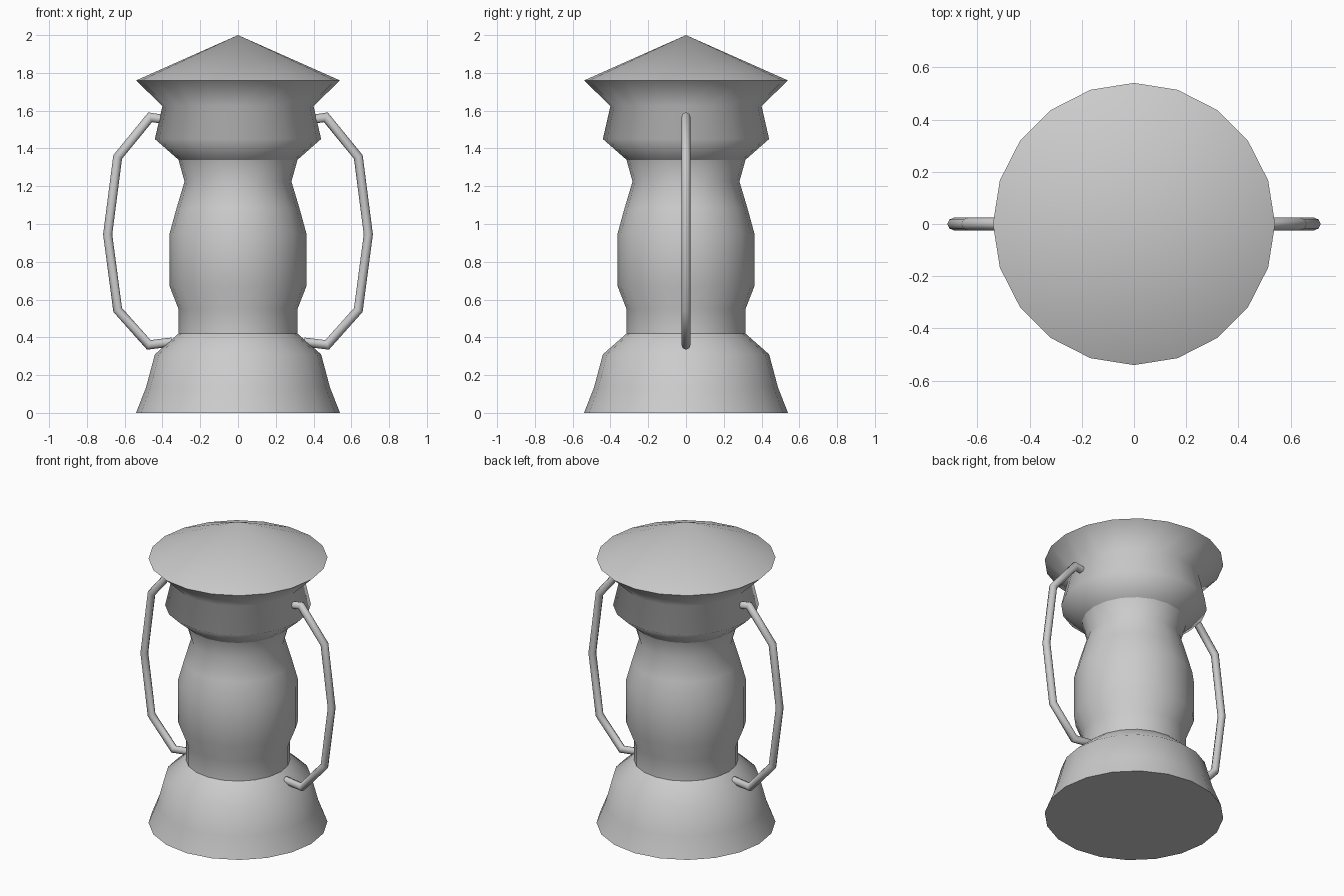
import bpy, bmesh
from math import cos, sin, pi, radians
from mathutils import Vector

if "Cube" in bpy.data.objects:
    bpy.data.objects.remove(bpy.data.objects["Cube"])

SIDES = 20


def finish(bm, name, sharp):
    bmesh.ops.recalc_face_normals(bm, faces=bm.faces)
    mesh = bpy.data.meshes.new(name)
    bm.to_mesh(mesh)
    bm.free()
    mesh.shade_smooth()
    mesh.set_sharp_from_angle(angle=radians(sharp))
    obj = bpy.data.objects.new(name, mesh)
    bpy.context.collection.objects.link(obj)
    return obj


def bridge(bm, rings):
    for a, b in zip(rings, rings[1:]):
        n = len(a)
        for i in range(n):
            j = (i + 1) % n
            bm.faces.new((a[i], a[j], b[j], b[i]))


def lathe(name, profile, tip=None, floor=False):
    """Revolve (radius, z) points about z, with an optional tip and floor."""
    bm = bmesh.new()
    rings = [[bm.verts.new((r * cos(2 * pi * i / SIDES), r * sin(2 * pi * i / SIDES), z))
              for i in range(SIDES)] for r, z in profile]
    bridge(bm, rings)
    if floor:
        bm.faces.new(rings[0])
    if tip is not None:
        top = bm.verts.new((0, 0, tip))
        last = rings[-1]
        for i in range(SIDES):
            bm.faces.new((last[i], last[(i + 1) % SIDES], top))
    return finish(bm, name, 68)


def tube(name, path, radius, side, n=8):
    """Mitred round tube along (x, z) points; side mirrors it in x."""
    bm = bmesh.new()
    pts = [Vector((side * x, 0, z)) for x, z in path]
    rings = []
    for k, p in enumerate(pts):
        d0 = (p - pts[k - 1]).normalized() if k else (pts[1] - p).normalized()
        d1 = (pts[k + 1] - p).normalized() if k < len(pts) - 1 else d0
        t = (d0 + d1).normalized()
        across = Vector((-t.z, 0, t.x)) / t.dot(d0)
        rings.append([bm.verts.new(p + across * radius * cos(2 * pi * i / n)
                                   + Vector((0, radius * sin(2 * pi * i / n), 0)))
                      for i in range(n)])
    bridge(bm, rings)
    bm.faces.new(rings[0])
    bm.faces.new(rings[-1])
    return finish(bm, name, 60)


# Flared base
lathe("base", [(0.54, 0), (0.487, 0.135), (0.44, 0.31), (0.315, 0.42)], floor=True)

# Collar and bulging glass chimney
lathe("glass_chimney", [(0.315, 0.42), (0.315, 0.55), (0.362, 0.67), (0.362, 0.95),
                        (0.325, 1.085), (0.283, 1.225), (0.315, 1.34)])

# Hood with conical roof
lathe("hood", [(0.315, 1.34), (0.44, 1.45), (0.40, 1.625), (0.54, 1.76)], tip=2.0)

# Bent side handles
handle_path = [(0.37, 1.55), (0.465, 1.565), (0.637, 1.355), (0.69, 0.945),
               (0.637, 0.545), (0.472, 0.36), (0.35, 0.375)]
for label, side in (("right", 1), ("left", -1)):
    tube("handle_" + label, handle_path, 0.024, side)
